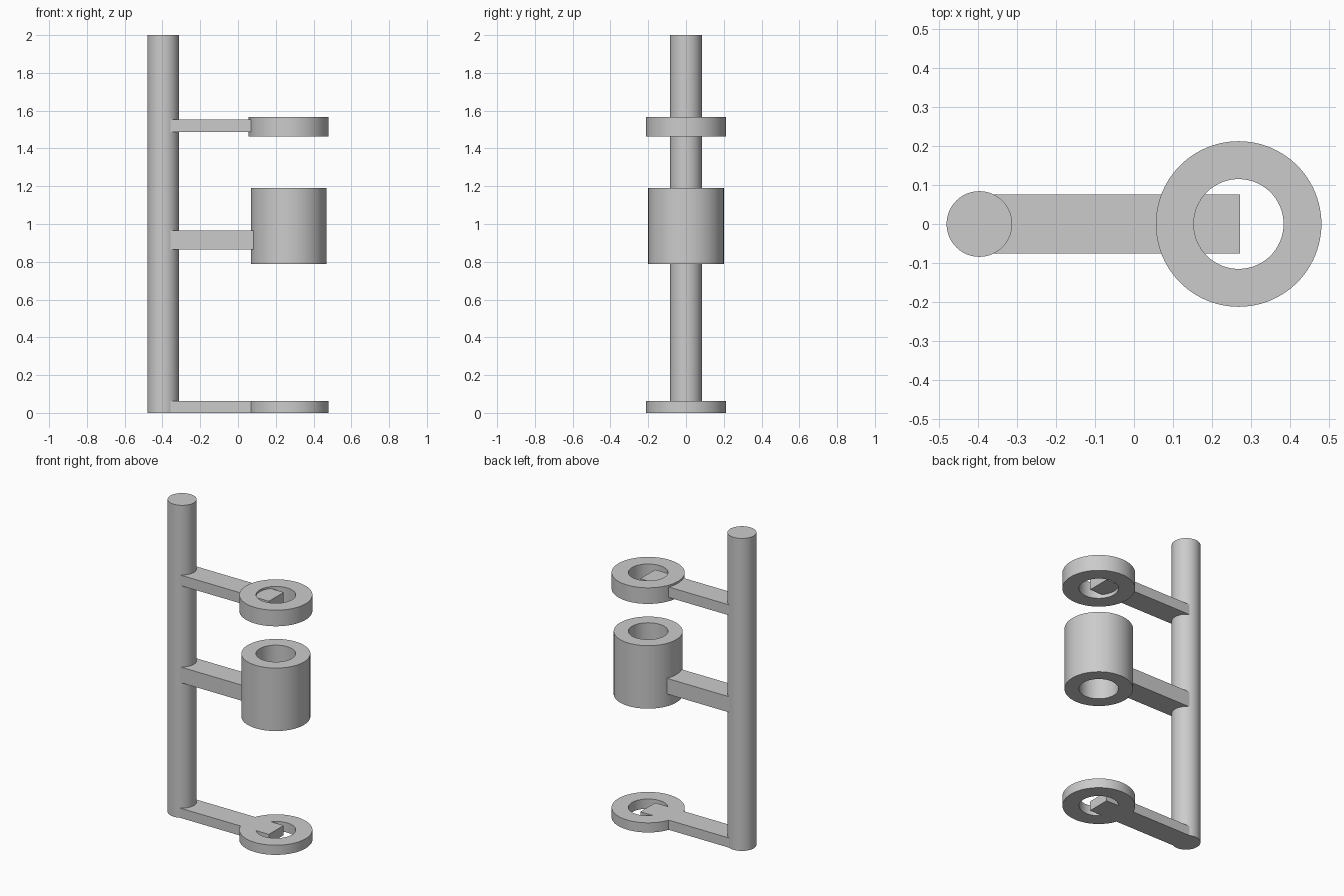
import bpy
import math

cube = bpy.data.objects.get("Cube")
if cube:
    bpy.data.objects.remove(cube, do_unlink=True)

POLE_X, RING_X = -0.396, 0.268
BORE = 0.115
SIDES = 96

grey = bpy.data.materials.new("plain grey")
grey.use_nodes = True
colour = (0.6, 0.6, 0.6, 1)
grey.diffuse_color = colour
grey.node_tree.nodes["Principled BSDF"].inputs["Base Color"].default_value = colour


def lathe(name, x, profile, closed):
    """Spin a (radius, z) profile around a vertical axis at x."""
    verts, faces = [], []
    n = len(profile)
    for i in range(SIDES):
        a = math.tau * i / SIDES
        verts += [(r * math.cos(a), r * math.sin(a), z) for r, z in profile]
    for i in range(SIDES):
        j = (i + 1) % SIDES
        for k in range(n if closed else n - 1):
            m = (k + 1) % n
            faces.append((i * n + k, j * n + k, j * n + m, i * n + m))
    if not closed:
        faces.append([i * n for i in reversed(range(SIDES))])
        faces.append([i * n + n - 1 for i in range(SIDES)])
    mesh = bpy.data.meshes.new(name)
    mesh.from_pydata(verts, [], faces)
    obj = bpy.data.objects.new(name, mesh)
    obj.location.x = x
    bpy.context.collection.objects.link(obj)
    mesh.materials.append(grey)
    bpy.ops.object.select_all(action="DESELECT")
    obj.select_set(True)
    bpy.context.view_layer.objects.active = obj
    bpy.ops.object.shade_smooth_by_angle(angle=math.radians(30))


def ring(name, radius, z0, z1):
    lathe(name, RING_X, [(radius, z0), (radius, z1), (BORE, z1), (BORE, z0)], True)


def arm(name, x_end, z0, z1):
    """Rectangular bar from the pole axis out to x_end."""
    bpy.ops.mesh.primitive_cube_add(size=1, location=((POLE_X + x_end) / 2, 0, (z0 + z1) / 2))
    obj = bpy.context.object
    obj.name = name
    obj.scale = (x_end - POLE_X, 0.15, z1 - z0)
    bpy.ops.object.transform_apply(location=False, rotation=False, scale=True)
    obj.data.materials.append(grey)


# Upright pole
lathe("pole", POLE_X, [(0.084, 0), (0.084, 2)], False)

# Flat ring and arm at the foot
ring("bottom_ring", 0.212, 0, 0.062)
arm("bottom_arm", 0.271, 0, 0.062)

# Tall sleeve, whose arm stops inside its wall
ring("sleeve", 0.2, 0.787, 1.19)
arm("sleeve_arm", 0.11, 0.866, 0.966)

# Upper ring, whose arm reaches into the bore
ring("top_ring", 0.212, 1.463, 1.566)
arm("top_arm", 0.271, 1.487, 1.554)
